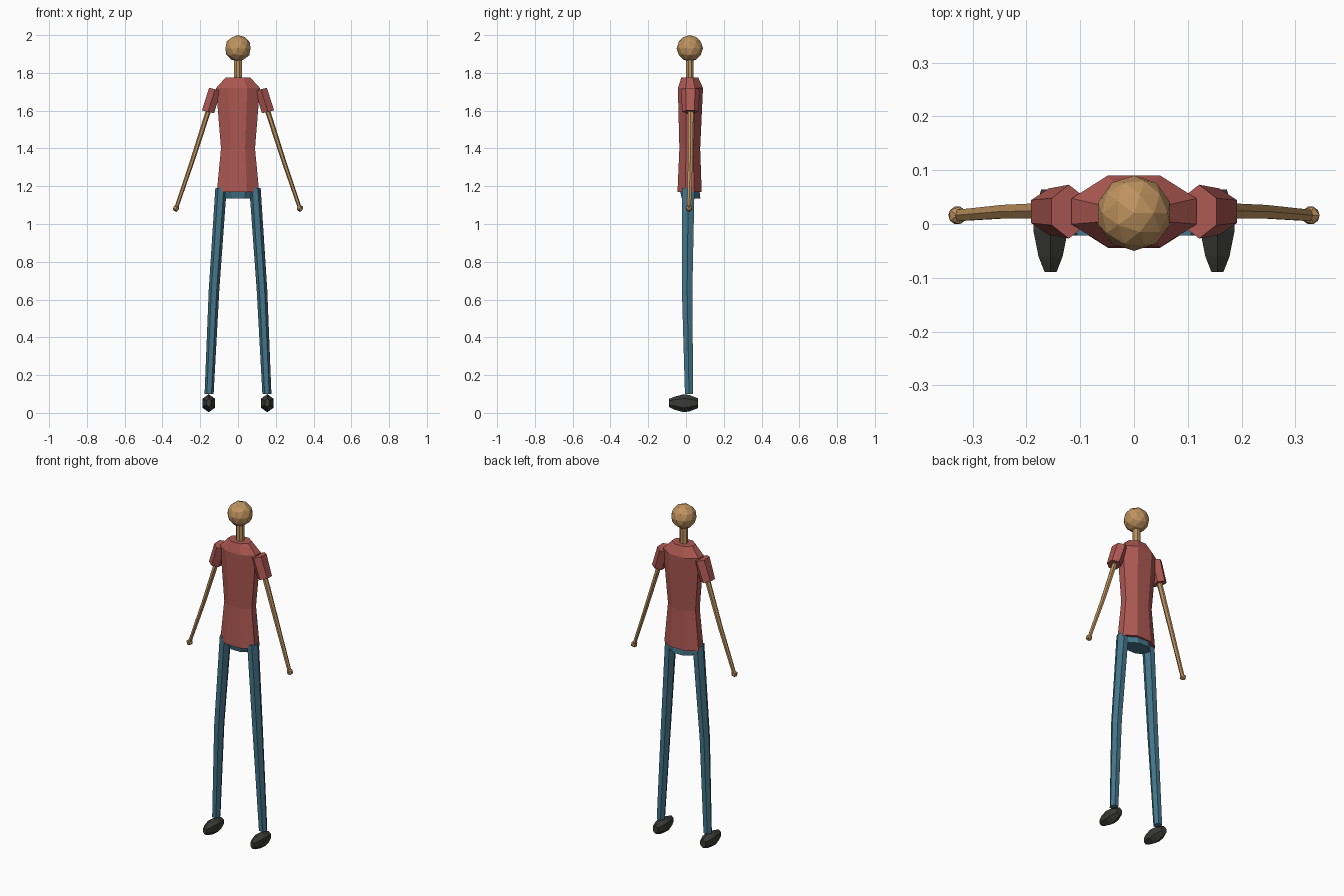
import bpy, bmesh, math
from mathutils import Vector

if "Cube" in bpy.data.objects:
    bpy.data.objects.remove(bpy.data.objects["Cube"])


def material(name, rgb):
    m = bpy.data.materials.new(name)
    m.diffuse_color = (*rgb, 1)
    m.use_nodes = True
    m.node_tree.nodes["Principled BSDF"].inputs["Base Color"].default_value = m.diffuse_color
    return m


SKIN = material("tan skin", (0.52, 0.29, 0.115))
SHIRT = material("red shirt", (0.42, 0.098, 0.085))
PANTS = material("blue trousers", (0.058, 0.180, 0.255))
SHOES = material("dark shoes", (0.042, 0.042, 0.039))


def finish(bm, name, mat):
    bmesh.ops.recalc_face_normals(bm, faces=bm.faces)
    me = bpy.data.meshes.new(name)
    bm.to_mesh(me)
    bm.free()
    me.materials.append(mat)
    ob = bpy.data.objects.new(name, me)
    bpy.context.collection.objects.link(ob)
    return ob


def skin_rings(name, mat, rings):
    """Join closed rings of points with flat quads and cap both ends."""
    bm = bmesh.new()
    loops = [[bm.verts.new(p) for p in ring] for ring in rings]
    n = len(loops[0])
    for a, b in zip(loops, loops[1:]):
        for i in range(n):
            j = (i + 1) % n
            bm.faces.new((a[i], a[j], b[j], b[i]))
    bm.faces.new(loops[0])
    bm.faces.new(loops[-1])
    return finish(bm, name, mat)


def oval(centre, u, v, n=6, turn=0.0):
    """Ring of n points spanned by the half-axis vectors u and v."""
    angles = [2 * math.pi * (i + turn) / n for i in range(n)]
    return [Vector(centre) + Vector(u) * math.cos(t) + Vector(v) * math.sin(t) for t in angles]


def body_ring(z, half_x, y0, y1):
    """Eight-sided flattened trunk section."""
    mid, h = (y0 + y1) / 2, (y1 - y0) / 2
    half = [(1, -0.36), (1, 0.36), (0.42, 1)]
    pts = [(a, b) for a, b in half] + [(-0.42, 1), (-1, 0.36), (-1, -0.36), (-0.42, -1), (0.42, -1)]
    return [(half_x * a, mid + h * b, z) for a, b in pts]


def ball(name, mat, centre, radius, subdivisions):
    bm = bmesh.new()
    bmesh.ops.create_icosphere(bm, subdivisions=subdivisions, radius=radius)
    bmesh.ops.translate(bm, verts=bm.verts, vec=centre)
    return finish(bm, name, mat)


# Head and neck
ball("head", SKIN, (0, 0.02, 1.93), 0.07, 2)
skin_rings("neck", SKIN, [oval((0, 0.02, z), (0.024, 0, 0), (0, 0.021, 0), 8, 0.5)
                          for z in (1.75, 1.89)])

# Shirt body and hips
skin_rings("shirt_body", SHIRT, [body_ring(*r) for r in (
    (1.17, 0.112, -0.045, 0.083), (1.40, 0.09, -0.035, 0.075),
    (1.72, 0.116, -0.043, 0.09), (1.775, 0.066, -0.025, 0.065))])
skin_rings("hips", PANTS, [body_ring(1.135, 0.075, -0.022, 0.076),
                           body_ring(1.19, 0.095, -0.035, 0.07)])

for side, s in (("left", 1), ("right", -1)):
    # Trouser leg
    skin_rings(side + "_leg", PANTS, [
        oval((s * x, y, z), (rx, 0, 0), (0, ry, 0)) for x, y, z, rx, ry in (
            (0.090, 0.012, 1.19, 0.030, 0.038), (0.127, 0.006, 0.65, 0.028, 0.032),
            (0.153, 0.016, 0.10, 0.024, 0.025))])

    # Shoe, tapered towards toe and heel
    skin_rings(side + "_shoe", SHOES, [
        oval((s * 0.155, y, 0.053), (rx, 0, 0), (0, 0, rz), 6, 0.5) for y, rx, rz in (
            (-0.089, 0.013, 0.022), (-0.060, 0.026, 0.033), (-0.012, 0.037, 0.046),
            (0.020, 0.036, 0.041), (0.064, 0.020, 0.024))])

    # Short sleeve, angled outwards
    across = Vector((s * 0.97, 0, 0.24))
    skin_rings(side + "_sleeve", SHIRT, [
        oval((s * x, 0.023, z), across * rx, (0, ry, 0), 6, 0.5) for x, z, rx, ry in (
            (0.121, 1.713, 0.038, 0.050), (0.159, 1.594, 0.038, 0.043))])

    # Arm and hand
    skin_rings(side + "_arm", SKIN, [
        oval((s * x, y, z), across * r, (0, r * 1.2, 0)) for x, y, z, r in (
            (0.150, 0.025, 1.62, 0.014), (0.240, 0.023, 1.34, 0.012),
            (0.325, 0.016, 1.09, 0.010))])
    ball(side + "_hand", SKIN, (s * 0.328, 0.016, 1.083), 0.019, 1)

# Stand the figure exactly on the ground
low = min(v.co.z for o in bpy.data.objects for v in o.data.vertices)
for o in bpy.data.objects:
    if o.name.endswith("shoe"):
        for v in o.data.vertices:
            if v.co.z < 0.03:
                v.co.z -= low * 0.5
